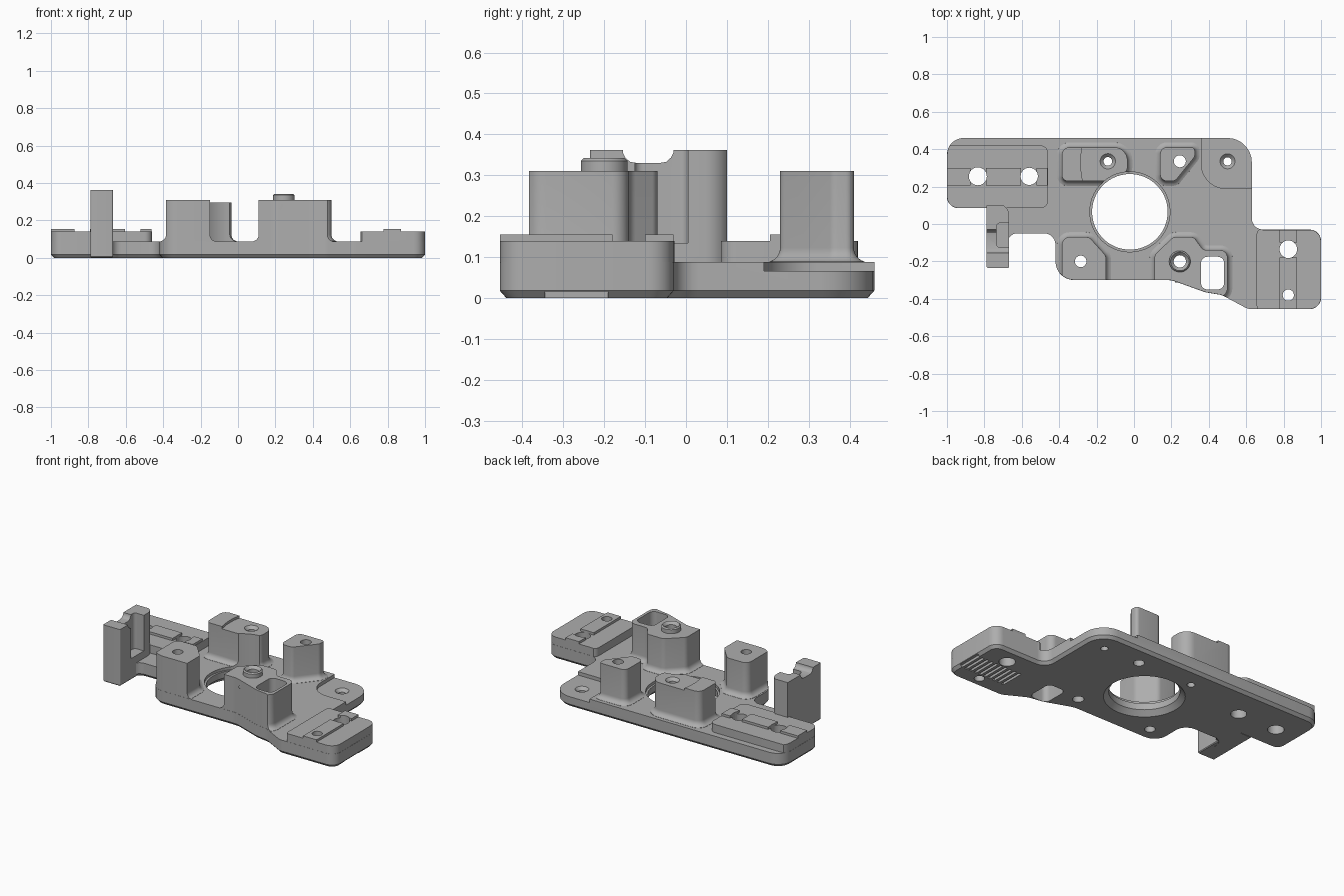
import bpy, bmesh, math
from mathutils import Vector

cube = bpy.data.objects.get("Cube")
if cube:
    bpy.data.objects.remove(cube, do_unlink=True)

grey = bpy.data.materials.new("satin grey")
grey.use_nodes = True
COLOUR = (0.42, 0.42, 0.42, 1)
grey.diffuse_color = COLOUR
grey.node_tree.nodes["Principled BSDF"].inputs["Base Color"].default_value = COLOUR


def rounded(corners, steps=7):
    """Outline from (x, y, radius) corners, listed counter-clockwise."""
    pts = []
    for i, (x, y, r) in enumerate(corners):
        p = Vector((x, y))
        if r == 0:
            pts.append(p)
            continue
        a = (Vector(corners[i - 1][:2]) - p).normalized()
        b = (Vector(corners[(i + 1) % len(corners)][:2]) - p).normalized()
        half = a.angle(b) / 2
        centre = p + (a + b).normalized() * r / math.sin(half)
        start = p + a * r / math.tan(half) - centre
        end = p + b * r / math.tan(half) - centre
        turn = math.atan2(start.x * end.y - start.y * end.x, start.dot(end))
        for k in range(steps + 1):
            t = turn * k / steps
            c, s = math.cos(t), math.sin(t)
            pts.append(centre + Vector((start.x * c - start.y * s, start.x * s + start.y * c)))
    return pts


def rect(x0, x1, y0, y1, r=0):
    return rounded([(x0, y0, r), (x1, y0, r), (x1, y1, r), (x0, y1, r)])


def circle(x, y, r, n=40):
    return [Vector((x + r * math.cos(math.tau * k / n), y + r * math.sin(math.tau * k / n)))
            for k in range(n)]


def offset(pts, d):
    out = []
    for i, p in enumerate(pts):
        e = (p - pts[i - 1]).normalized()
        f = (pts[(i + 1) % len(pts)] - p).normalized()
        n = Vector((e.y + f.y, -e.x - f.x)).normalized()
        out.append(p + n * d / max(0.4, n.dot(Vector((e.y, -e.x)))))
    return out


def prism(name, outline, levels):
    """Solid through the outline at each (height, outward offset)."""
    bm = bmesh.new()
    rings = [[bm.verts.new((p.x, p.y, z)) for p in offset(outline, d)] for z, d in levels]
    for low, high in zip(rings, rings[1:]):
        for i in range(len(low)):
            bm.faces.new((low[i - 1], low[i], high[i], high[i - 1]))
    bm.faces.new(rings[0][::-1])
    bm.faces.new(rings[-1])
    bmesh.ops.recalc_face_normals(bm, faces=bm.faces)
    mesh = bpy.data.meshes.new(name)
    bm.to_mesh(mesh)
    bm.free()
    mesh.materials.append(grey)
    obj = bpy.data.objects.new(name, mesh)
    bpy.context.collection.objects.link(obj)
    return obj


def combine(target, tool, operation):
    mod = target.modifiers.new(operation.lower(), "BOOLEAN")
    mod.operation, mod.solver, mod.object = operation, "EXACT", tool
    bpy.context.view_layer.objects.active = target
    bpy.ops.object.modifier_apply(modifier=mod.name)


def remove(obj):
    bpy.data.objects.remove(obj, do_unlink=True)


def cut(outline, levels):
    tool = prism("cutter", outline, levels)
    combine(plate, tool, "DIFFERENCE")
    remove(tool)


# Base plate with a chamfered underside
TOP = 0.088
plan = rounded([
    (-1, 0.085, 0.06), (-0.72, 0.085, 0), (-0.72, -0.13, 0), (-0.675, -0.13, 0),
    (-0.675, -0.05, 0.05), (-0.42, -0.05, 0.06), (-0.42, -0.3, 0.1), (0.2, -0.3, 0.15),
    (0.38, -0.365, 0.12), (0.47, -0.38, 0.1), (0.61, -0.455, 0.08), (1, -0.455, 0.06),
    (1, -0.03, 0.06), (0.63, -0.03, 0.06), (0.63, 0.46, 0.13), (-1, 0.46, 0.09)])
plate = prism("base_plate", plan, [(0, -0.016), (0.018, 0), (TOP, 0)])


# Bosses flaring into the plate, trimmed to its outline
def flare(top, r=0.035):
    arc = [(TOP + r * (1 - math.cos(a)), r * (1 - math.sin(a)))
           for a in (math.radians(15 * k) for k in range(1, 7))]
    return [(0.05, r * 0.8)] + arc + [(top, 0)]


boss_back = rounded([(-0.385, 0.23, 0.03), (-0.08, 0.23, 0.05), (-0.035, 0.29, 0.05),
                     (-0.035, 0.41, 0.07), (-0.385, 0.41, 0.04)])
boss_front = rounded([(-0.385, -0.31, 0), (-0.15, -0.31, 0), (-0.15, -0.17, 0.04),
                      (-0.24, -0.07, 0.04), (-0.385, -0.07, 0.04)])
boss_corner = rounded([(0.14, 0.23, 0.035), (0.22, 0.23, 0.03), (0.325, 0.36, 0.03),
                       (0.325, 0.41, 0.02), (0.14, 0.41, 0.035)])
boss_pocket = rounded([
    (0.11, -0.32, 0), (0.4, -0.4, 0), (0.5, -0.385, 0.05), (0.5, -0.14, 0.04),
    (0.37, -0.14, 0.04), (0.32, -0.07, 0.03), (0.21, -0.07, 0.04), (0.11, -0.165, 0.04)])
pad_left = rect(-1.02, -0.46, 0.085, 0.42, 0.04)
pad_right = rect(0.655, 1.02, -0.47, -0.02, 0.04)
clip = prism("clip", offset(plan, -0.001), [(0, 0), (0.6, 0)])
clip.hide_render = True
uppers = [
    ("rear_left_boss", boss_back, flare(0.31)),
    ("front_left_boss", boss_front, flare(0.31)),
    ("rear_right_boss", boss_corner, flare(0.31)),
    ("pocket_boss", boss_pocket, flare(0.31)),
    ("left_pad", pad_left, [(0.04, 0), (0.14, 0)]),
    ("right_pad", pad_right, [(0.04, 0), (0.14, 0)]),
]
# Raised key strips on the pads
for x0, x1 in ((-1.02, -0.875), (-0.79, -0.605), (-0.52, -0.462)):
    uppers.append(("left_key", rect(x0, x1, 0.205, 0.3), [(0.1, 0), (0.155, 0)]))
for y0, y1 in ((-0.47, -0.18), (-0.1, -0.02)):
    uppers.append(("right_key", rect(0.777, 0.872, y0, y1), [(0.1, 0), (0.155, 0)]))
for part in uppers:
    solid = prism(*part)
    combine(solid, clip, "INTERSECT")
    combine(plate, solid, "UNION")
    remove(solid)
remove(clip)

# Collar on the pocket boss
collar = prism("collar", circle(0.245, -0.2, 0.057), [(0.28, 0), (0.335, 0), (0.344, -0.009)])
combine(plate, collar, "UNION")
remove(collar)

# Upright saddle arm
arm = prism("arm", rounded([(-0.788, -0.235, 0.008), (-0.668, -0.235, 0.008),
                            (-0.668, 0.08, 0.06), (-0.7, 0.1, 0), (-0.788, 0.1, 0)]),
            [(0.001, -0.004), (0.006, 0), (0.362, 0)])
combine(plate, arm, "UNION")
remove(arm)
cut(rect(-0.735, -0.6, -0.125, 0.005, 0.02), [(0.135, 0), (0.5, 0)])
cut(rect(-0.9, -0.6, -0.14, -0.045), [(0.33, -0.02), (0.333, -0.003), (0.343, 0.008),
                                      (0.355, 0.014), (0.4, 0.016)])

# Main bore, pocket and lowered corner
cut(circle(-0.022, 0.065, 0.202, 72), [(-0.05, 0.03), (0, 0.03), (0.03, 0), (0.5, 0)])
cut(circle(-0.022, 0.065, 0.214, 72), [(0.07, 0), (0.5, 0)])
cut(rect(0.358, 0.482, -0.35, -0.175, 0.035), [(-0.05, 0), (0.5, 0)])
cut(rounded([(0.36, 0.19, 0.13), (0.8, 0.19, 0), (0.8, 0.6, 0), (0.36, 0.6, 0)]),
    [(0.066, 0), (0.2, 0)])

# Step on the rear left boss
cut(rounded([(-0.27, 0.2, 0), (0, 0.2, 0), (0, 0.45, 0), (-0.27, 0.45, 0),
             (-0.285, 0.36, 0.05), (-0.285, 0.3, 0.05)]), [(0.295, 0), (0.5, 0)])

# Screw holes, some with a chamfered mouth
for x, y, r, mouth in ((-0.835, 0.255, 0.048, 0), (-0.56, 0.255, 0.046, 0),
                       (0.825, -0.135, 0.047, 0), (0.825, -0.38, 0.03, 0),
                       (-0.285, -0.2, 0.031, 0), (0.245, 0.335, 0.032, 0),
                       (0.245, -0.2, 0.033, 0.344), (-0.14, 0.335, 0.023, 0.295),
                       (0.5, 0.335, 0.022, 0.066)):
    cut(circle(x, y, r, 32), [(-0.05, 0), (0.5, 0)])
    if mouth:
        cut(circle(x, y, r, 32), [(mouth - 0.018, 0), (mouth, 0.018), (mouth + 0.05, 0.018)])

# Grip grooves under the right pad
for k in range(10):
    x = 0.675 + k * 0.034
    cut(rect(x, x + 0.017, -0.345, -0.19), [(-0.05, 0), (0.016, 0)])

# Slanted ribs on the front of the pocket boss
for k in range(3):
    rib = prism("slanted_rib", rect(-0.006, 0.006, -0.008, 0.008), [(-0.026, 0), (0.026, 0)])
    rib.location = (0.238 + k * 0.027, -0.305, 0.282)
    rib.rotation_euler.y = math.radians(32)

# Smooth curves, crisp edges
bpy.ops.object.select_all(action="DESELECT")
plate.select_set(True)
bpy.context.view_layer.objects.active = plate
bpy.ops.object.shade_smooth_by_angle(angle=math.radians(30))
